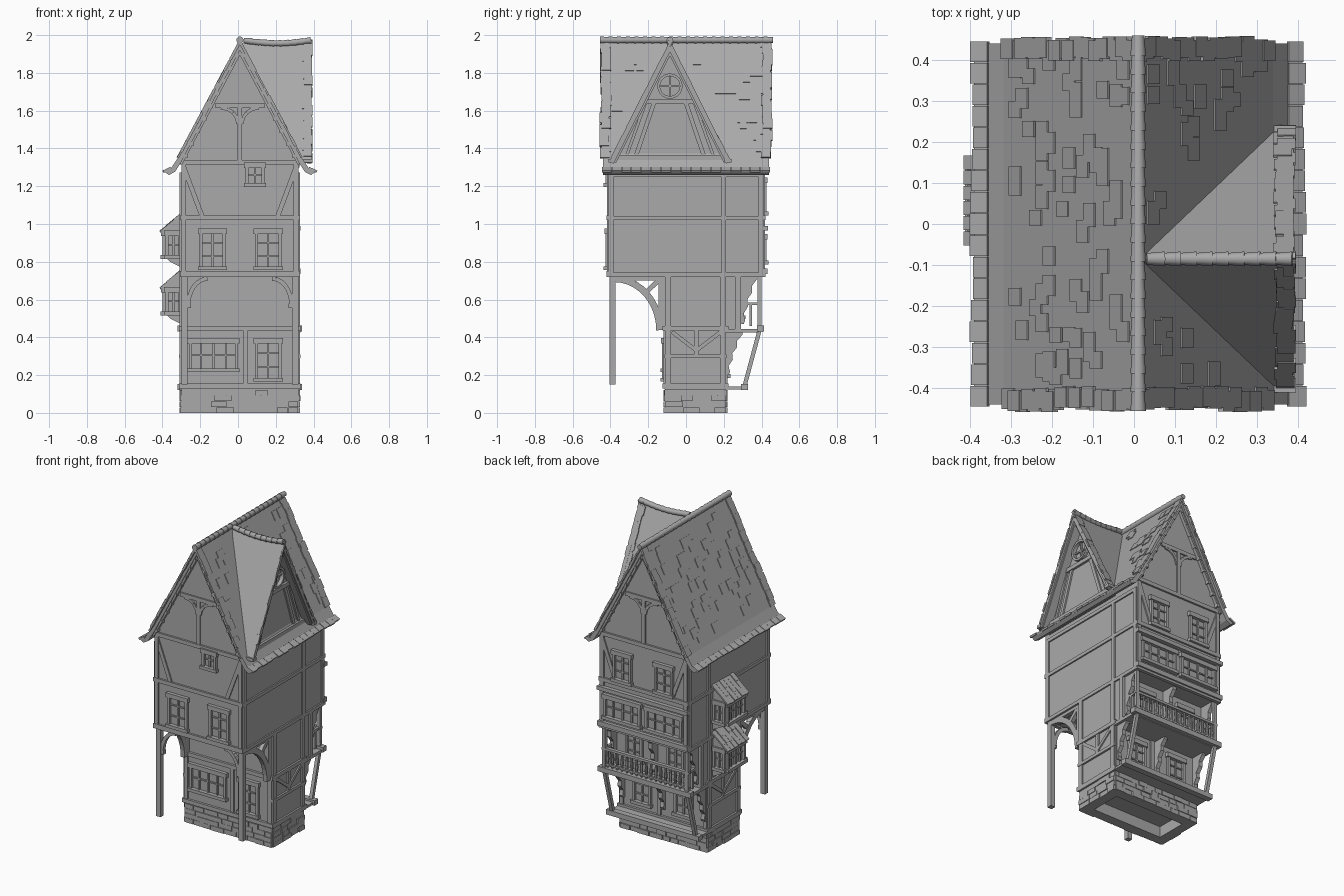
import bpy, bmesh, math, random
from mathutils import Vector, Matrix

random.seed(4)
if "Cube" in bpy.data.objects:
    bpy.data.objects.remove(bpy.data.objects["Cube"])

GREY = (0.4, 0.4, 0.4, 1)
mat = bpy.data.materials.new("plain grey")
mat.use_nodes = True
mat.diffuse_color = GREY
mat.node_tree.nodes["Principled BSDF"].inputs["Base Color"].default_value = GREY


# --- helpers -------------------------------------------------------------
def finish(name, bm, smooth=False):
    bmesh.ops.recalc_face_normals(bm, faces=bm.faces)
    me = bpy.data.meshes.new(name)
    bm.to_mesh(me)
    bm.free()
    me.materials.append(mat)
    ob = bpy.data.objects.new(name, me)
    bpy.context.collection.objects.link(ob)
    if smooth:
        bpy.context.view_layer.objects.active = ob
        ob.select_set(True)
        bpy.ops.object.shade_smooth_by_angle()
        ob.select_set(False)


def box(bm, a, b):
    a, b = Vector(a), Vector(b)
    size = [abs(v) for v in b - a]
    bmesh.ops.create_cube(bm, size=1, matrix=Matrix.Translation((a + b) / 2) @ Matrix.Diagonal((*size, 1)))


def beam(bm, p, q, w, t, n):
    """Bar from p to q, w wide across and t thick along n."""
    p, q = Vector(p), Vector(q)
    d = q - p
    n = Vector(n)
    n = (n - d * (n.dot(d) / d.length_squared)).normalized()
    s = d.normalized().cross(n)
    m = Matrix((d, s * w, n * t)).transposed().to_4x4()
    bmesh.ops.create_cube(bm, size=1, matrix=Matrix.Translation((p + q) / 2) @ m)


def prism(bm, pts, axis, a, b):
    """Extrude a 2D outline along x or y."""
    place = (lambda u, z, k: (k, u, z)) if axis == "x" else (lambda u, z, k: (u, k, z))
    f = bm.faces.new([bm.verts.new(place(u, z, a)) for u, z in pts])
    ext = bmesh.ops.extrude_face_region(bm, geom=[f])["geom"]
    shift = Vector(place(0, 0, b - a))
    bmesh.ops.translate(bm, vec=shift, verts=[v for v in ext if isinstance(v, bmesh.types.BMVert)])


def rod(bm, p, q, r1, r2, seg=10):
    p, q = Vector(p), Vector(q)
    d = q - p
    m = Matrix.Translation((p + q) / 2) @ d.to_track_quat("Z", "Y").to_matrix().to_4x4()
    bmesh.ops.create_cone(bm, segments=seg, radius1=r1, radius2=r2, depth=d.length, cap_ends=True, matrix=m)


class Wall:
    """A wall plane: u runs along it, d is the distance outwards."""
    def __init__(self, axis, sign, pos):
        self.axis, self.sign, self.pos = axis, sign, pos
        self.n = Vector((sign, 0, 0) if axis == "x" else (0, sign, 0))

    def at(self, u, z, d=0.0):
        k = self.pos + self.sign * d
        return (k, u, z) if self.axis == "x" else (u, k, z)

    def bar(self, bm, u0, u1, z0, z1, d=0.009):
        box(bm, self.at(u0, z0, -0.01), self.at(u1, z1, d))

    def brace(self, bm, a, b, w=0.025, d=0.008):
        beam(bm, self.at(*a), self.at(*b), w, d * 2, self.n)

    def window(self, bm, u0, u1, z0, z1, nx=2, nz=3):
        f = 0.016
        self.bar(bm, u0, u0 + f, z0, z1, 0.016)
        self.bar(bm, u1 - f, u1, z0, z1, 0.016)
        self.bar(bm, u0 - 0.008, u1 + 0.008, z1 - f * 1.4, z1 + 0.006, 0.022)
        self.bar(bm, u0 - 0.008, u1 + 0.008, z0 - 0.004, z0 + f, 0.026)
        for i in range(1, nx):
            u = u0 + (u1 - u0) * i / nx
            self.bar(bm, u - 0.005, u + 0.005, z0, z1, 0.01)
        for i in range(1, nz):
            z = z0 + (z1 - z0) * i / nz
            self.bar(bm, u0, u1, z - 0.004, z + 0.004, 0.008)


L, R, MID = -0.30, 0.32, 0.01
front, back = Wall("y", -1, -0.41), Wall("y", 1, 0.41)
low_front, low_back, mid_back = Wall("y", -1, -0.11), Wall("y", 1, 0.21), Wall("y", 1, 0.29)
right, left = Wall("x", 1, R), Wall("x", -1, L)

# --- stone base: hollow underneath, rows of uneven stones ------------------
bm = bmesh.new()
for lo, hi in (((L, -0.11), (R, -0.05)), ((L, 0.15), (R, 0.21)), ((L, -0.05), (L + 0.06, 0.15)), ((R - 0.06, -0.05), (R, 0.15))):
    box(bm, (*lo, 0), (*hi, 0.13))
box(bm, (L, -0.11, 0.07), (R, 0.21, 0.13))
for wall, u0, u1 in ((low_front, L, R), (low_back, L, R), (right, -0.11, 0.21), (left, -0.11, 0.21)):
    for row in range(4):
        u = u0
        while u < u1 - 0.01:
            e = min(u + random.uniform(0.05, 0.1), u1)
            wall.bar(bm, u + 0.002, e - 0.002, row * 0.031, row * 0.031 + 0.029, random.uniform(0.003, 0.01))
            u = e
finish("stone_base", bm)

# --- plaster walls ---------------------------------------------------------
bm = bmesh.new()
box(bm, (L, -0.11, 0.12), (R, 0.21, 0.74))
box(bm, (L, 0.2, 0.43), (R, 0.29, 0.74))
prism(bm, [(L, 0.73), (R, 0.73), (R, 1.33), (MID, 1.95), (L, 1.33)], "y", -0.41, 0.41)
finish("plaster_walls", bm)

# --- timber frame ----------------------------------------------------------
bm = bmesh.new()
for wall in (front, back):
    for z, h in ((0.72, 0.03), (1.02, 0.025), (1.315, 0.025)):
        wall.bar(bm, L - 0.008, R + 0.008, z, z + h, 0.012)
    wall.bar(bm, MID - 0.13, MID + 0.13, 1.615, 1.64)
    wall.bar(bm, MID - 0.012, MID + 0.012, 1.34, 1.62)
    for s in (-1, 1):
        corner = MID + s * 0.297
        wall.bar(bm, corner - 0.013, corner + 0.013, 0.73, 1.33)
        wall.brace(bm, (corner, 1.3), (MID + s * 0.2, 1.04))
        for k in range(4):
            a, b = k / 4 * math.pi / 2, (k + 1) / 4 * math.pi / 2
            arc = [(MID + s * (0.1 - 0.09 * math.cos(t)), 1.53 + 0.085 * math.sin(t)) for t in (a, b)]
            wall.brace(bm, *arc, 0.018)
for wall in (left, right):
    for z in (0.72, 1.02, 1.25):
        wall.bar(bm, -0.41, 0.41, z, z + 0.022)
    for u in (-0.397, 0.2, 0.397):
        wall.bar(bm, u - 0.013, u + 0.013, 0.73, 1.27)
    for u in (-0.095, 0.195):
        wall.bar(bm, u - 0.015, u + 0.015, 0.13, 0.73)
    wall.bar(bm, 0.26, 0.29, 0.44, 0.73)
    for z, h in ((0.125, 0.03), (0.29, 0.02), (0.435, 0.025)):
        wall.bar(bm, -0.115, 0.215, z, z + h, 0.012)
    wall.bar(bm, 0.043, 0.067, 0.3, 0.45)
    for s in (-1, 1):
        wall.brace(bm, (0.055 + s * 0.13, 0.43), (0.055, 0.33), 0.02)
for wall in (low_front, low_back):
    for z in (0.13, 0.435):
        wall.bar(bm, L - 0.012, R + 0.012, z, z + 0.025, 0.015)
    for u in (L + 0.013, R - 0.013, 0.04):
        wall.bar(bm, u - 0.013, u + 0.013, 0.13, 0.45)
finish("timber_frame", bm)

# --- windows ---------------------------------------------------------------
bm = bmesh.new()
for u in (-0.135, 0.16):
    front.window(bm, u - 0.07, u + 0.07, 0.76, 0.97)
    back.window(bm, u - 0.065, u + 0.065, 1.05, 1.24)
    back.window(bm, u - 0.13, u + 0.13, 0.79, 0.94, 4, 2)
    mid_back.window(bm, u - 0.06, u + 0.06, 0.5, 0.68)
    low_back.window(bm, u - 0.065, u + 0.065, 0.19, 0.38)
front.window(bm, 0.04, 0.14, 1.2, 1.32, 2, 2)
low_front.window(bm, -0.26, 0.0, 0.22, 0.39, 4, 2)
low_front.window(bm, 0.09, 0.23, 0.17, 0.39)
back.bar(bm, L - 0.01, R + 0.01, 0.965, 0.99, 0.025)
back.bar(bm, L - 0.01, R + 0.01, 0.735, 0.765, 0.022)
finish("windows", bm)

# --- front posts and arched braces -----------------------------------------
bm = bmesh.new()
for x, s in ((L + 0.017, 1), (R - 0.017, -1)):
    box(bm, (x - 0.016, -0.405, 0.15), (x + 0.016, -0.373, 0.73))
    for k in range(10):
        a, b = (t / 10 * math.pi / 2 for t in (k, k + 1.05))
        p, q = ((x, -0.38 + 0.24 * math.sin(t), 0.44 + 0.27 * math.cos(t)) for t in (a, b))
        beam(bm, p, q, 0.035, 0.028, (1, 0, 0))
        p, q = ((x + s * (0.12 - 0.1 * math.cos(t)), -0.389, 0.57 + 0.14 * math.sin(t)) for t in (a, b))
        beam(bm, p, q, 0.022, 0.025, (0, 1, 0))
    box(bm, (x - 0.014, -0.375, 0.7), (x + 0.014, -0.11, 0.73))
    box(bm, (x - 0.014, -0.145, 0.44), (x + 0.014, -0.11, 0.73))
    beam(bm, (x, -0.21, 0.64), (x, -0.12, 0.725), 0.025, 0.025, (1, 0, 0))
    box(bm, (x, -0.4, 0.555), (x + s * 0.035, -0.378, 0.58))
finish("front_posts", bm)

# --- back balcony, lower ledge, slanted posts and carved brackets ----------
bm = bmesh.new()
box(bm, (L - 0.01, 0.2, 0.425), (R + 0.01, 0.385, 0.445))
box(bm, (L - 0.02, 0.375, 0.43), (R + 0.02, 0.412, 0.462))
box(bm, (L - 0.01, 0.2, 0.125), (R + 0.01, 0.3, 0.14))
box(bm, (L - 0.02, 0.29, 0.12), (R + 0.02, 0.328, 0.152))
box(bm, (L, 0.377, 0.57), (R, 0.4, 0.585))
box(bm, (L, 0.38, 0.475), (R, 0.396, 0.485))
for x in (L + 0.015, R - 0.015):
    beam(bm, (x, 0.312, 0.15), (x, 0.39, 0.44), 0.022, 0.022, (1, 0, 0))
    box(bm, (x - 0.011, 0.379, 0.45), (x + 0.011, 0.4, 0.73))
    box(bm, (x - 0.008, 0.29, 0.57), (x + 0.008, 0.39, 0.585))
    box(bm, (x - 0.008, 0.335, 0.46), (x + 0.008, 0.35, 0.58))
for x in (L + 0.02, MID, R - 0.02):
    for y, z, rise in ((0.2, 0.2, 0.23), (0.28, 0.47, 0.26)):
        curve = [(y + 0.025 + 0.075 * t ** 1.5 + 0.007 * math.sin(t * 22), z + rise * t) for t in [i / 14 for i in range(15)]]
        prism(bm, [(y, z + rise), (y, z)] + curve, "x", x - 0.013, x + 0.013)
for i in range(17):
    x = L + 0.035 + i * 0.0344
    rod(bm, (x, 0.388, 0.455), (x, 0.388, 0.515), 0.006, 0.01, 8)
    rod(bm, (x, 0.388, 0.515), (x, 0.388, 0.575), 0.01, 0.006, 8)
finish("back_balcony", bm)

# --- bay windows with lean-to roofs ----------------------------------------
bm = bmesh.new()
bay = Wall("x", -1, -0.385)
for z in (0.52, 0.82):
    box(bm, (-0.385, -0.035, z), (L, 0.145, z + 0.15))
    bay.window(bm, -0.035, 0.145, z, z + 0.14, 4, 2)
    for y in (-0.035, 0.145):
        side = Wall("y", -1 if y < 0 else 1, y)
        side.window(bm, -0.385, L, z, z + 0.14, 2, 2)
        prism(bm, [(L, z), (-0.38, z), (-0.36, z - 0.02), (L, z - 0.05)], "y", y - 0.012, y + 0.012)
    prism(bm, [(-0.405, z + 0.125), (-0.405, z + 0.14), (L, z + 0.235), (L, z + 0.14)], "y", -0.045, 0.155)
    for row in range(3):
        for i in range(6):
            y, x = -0.035 + i * 0.037, -0.412 + row * 0.036
            zz = z + 0.136 + row * 0.031 + random.uniform(0, 0.006)
            beam(bm, (x, y, zz), (x + 0.045, y, zz + 0.037), 0.034, 0.009, (-0.65, 0, 0.75))
finish("bay_windows", bm)

# --- main roof with flared eaves -------------------------------------------
bm = bmesh.new()
half = [(0.40, 1.277), (0.365, 1.295), (0.328, 1.35), (0.0, 1.965)]
outer = [(MID - x, z) for x, z in half] + [(MID + x, z) for x, z in half[-2::-1]]
inner = [(MID + x * 0.94, z - 0.018) for x, z in half[:-1]] + [(MID, 1.92)] + [(MID - x * 0.94, z - 0.018) for x, z in half[-2::-1]]
prism(bm, outer + inner, "y", -0.44, 0.44)
finish("main_roof", bm)

# --- main roof tiles: verges, eaves and a loose scatter --------------------
bm = bmesh.new()
low, top = Vector((0.328, 1.35)), Vector((0.0, 1.965))


def main_tile(s, y, t, w, thick=0.008):
    p, q = low.lerp(top, t), low.lerp(top, min(t + 0.085, 1))
    beam(bm, (MID + s * p.x, y, p.y), (MID + s * q.x, y, q.y), w, thick, (s * 0.88, 0, 0.47))


for s in (-1, 1):
    for i in range(20):
        for e in (-1, 1):
            main_tile(s, e * (0.425 + random.uniform(-0.006, 0.008)), i / 20, 0.05, random.choice((0.01, 0.015)))
    for i in range(17):
        y = -0.42 + i * 0.0525
        x = 0.402 + random.uniform(-0.004, 0.006)
        beam(bm, (MID + s * x, y, 1.277), (MID + s * 0.365, y, 1.297), 0.05, 0.012, (s * 0.4, 0, 0.9))
    for i in range(70):
        y, t = random.uniform(-0.4, 0.4), random.randrange(1, 18) / 20
        if s < 0 or abs(y + 0.085) > 0.36 * (1 - t) + 0.03:
            main_tile(s, y, t, random.uniform(0.035, 0.06))
finish("main_roof_tiles", bm)

# --- bargeboards with little pegs ------------------------------------------
bm = bmesh.new()
for y in (-0.422, 0.422):
    for s in (-1, 1):
        beam(bm, (MID + s * 0.32, y, 1.32), (MID, y, 1.925), 0.03, 0.02, (0, 1, 0))
        for i in range(9):
            t = (i + 0.5) / 9
            box(bm, (MID + s * 0.305 * (1 - t) - 0.01, y - 0.014, 1.315 + 0.6 * t), (MID + s * 0.305 * (1 - t) + 0.01, y + 0.014, 1.335 + 0.6 * t))
finish("bargeboards", bm)

# --- side dormer -----------------------------------------------------------
DY = -0.085
bm = bmesh.new()
prism(bm, [(DY - 0.32, 1.325), (DY, 1.955), (DY + 0.32, 1.325), (DY + 0.285, 1.325), (DY, 1.89), (DY - 0.285, 1.325)], "x", 0.025, 0.378)
finish("dormer_roof", bm)
bm = bmesh.new()
prism(bm, [(DY - 0.3, 1.3), (DY, 1.92), (DY + 0.3, 1.3)], "x", 0.03, 0.325)
finish("dormer_wall", bm)

bm = bmesh.new()
gable = Wall("x", 1, 0.325)
gable.bar(bm, DY - 0.29, DY + 0.29, 1.335, 1.365, 0.02)
gable.bar(bm, DY - 0.14, DY + 0.14, 1.635, 1.66, 0.015)
for s in (-1, 1):
    gable.brace(bm, (DY + s * 0.18, 1.36), (DY + s * 0.085, 1.64), 0.022, 0.01)
    gable.brace(bm, (DY + s * 0.23, 1.36), (DY + s * 0.13, 1.64), 0.016, 0.01)
    beam(bm, (0.376, DY + s * 0.31, 1.325), (0.376, DY, 1.94), 0.026, 0.024, (1, 0, 0))
    box(bm, (0.34, DY + s * 0.29, 1.325), (0.395, DY + s * 0.325, 1.345))
for k in range(20):
    p, q = (gable.at(DY + 0.06 * math.cos(t), 1.73 + 0.06 * math.sin(t), 0.008) for t in (k * math.pi / 10, (k + 1.1) * math.pi / 10))
    beam(bm, p, q, 0.014, 0.03, (1, 0, 0))
gable.bar(bm, DY - 0.005, DY + 0.005, 1.68, 1.78, 0.01)
gable.bar(bm, DY - 0.055, DY + 0.055, 1.725, 1.735, 0.01)
finish("dormer_frame", bm)

bm = bmesh.new()
for s in (-1, 1):
    for i in range(20):
        t = i / 20
        p = Vector((0.365 + random.uniform(-0.005, 0.008), DY + s * 0.32 * (1 - t), 1.325 + 0.63 * t))
        beam(bm, p, p + Vector((0, -s * 0.025, 0.049)), 0.045, random.choice((0.008, 0.014)), (0, s * 0.88, 0.47))
finish("dormer_tiles", bm)

# --- overlapping ridge tiles -----------------------------------------------
bm = bmesh.new()
for i in range(20):
    y = -0.455 + i * 0.0455
    rod(bm, (MID, y, 1.974), (MID, y + 0.05, 1.974), 0.019, 0.015, 12)
for i in range(9):
    x = 0.03 + i * 0.039
    z0, z1 = (1.972 - 0.016 * math.sin(min(k / 9, 1) * math.pi) for k in (i, i + 1))
    rod(bm, (x, DY, z0), (x + 0.044, DY, z1), 0.014, 0.018, 12)
finish("ridge_tiles", bm, smooth=True)
